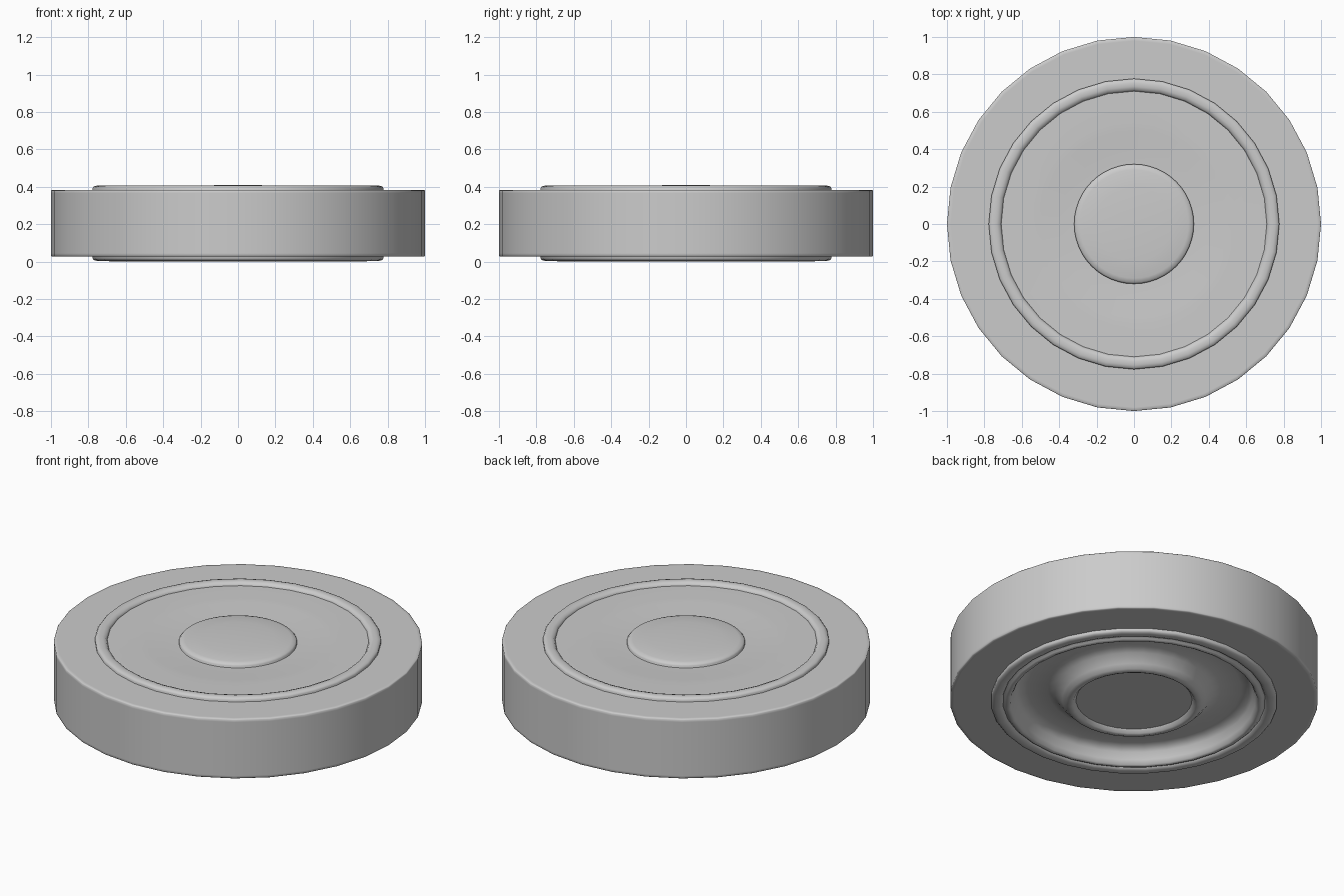
import bpy, bmesh, math

if "Cube" in bpy.data.objects:
    bpy.data.objects.remove(bpy.data.objects["Cube"])

def lathe(name, profile, sides=32, closed=True):
    """Revolve an (r, z) profile about z."""
    bm = bmesh.new()
    rings = []
    for r, z in profile:
        if r == 0:
            rings.append([bm.verts.new((0, 0, z))] * sides)
        else:
            rings.append([bm.verts.new((r * math.cos(2 * math.pi * i / sides),
                                        r * math.sin(2 * math.pi * i / sides), z))
                          for i in range(sides)])
    pairs = list(zip(rings, rings[1:]))
    if closed:
        pairs.append((rings[-1], rings[0]))
    for a, b in pairs:
        for i in range(sides):
            j = (i + 1) % sides
            vs = list(dict.fromkeys((a[i], a[j], b[j], b[i])))
            if len(vs) > 2:
                bm.faces.new(vs)
    bmesh.ops.recalc_face_normals(bm, faces=bm.faces[:])
    me = bpy.data.meshes.new(name)
    bm.to_mesh(me)
    bm.free()
    ob = bpy.data.objects.new(name, me)
    bpy.context.collection.objects.link(ob)
    bpy.ops.object.select_all(action='DESELECT')
    ob.select_set(True)
    bpy.context.view_layer.objects.active = ob
    bpy.ops.object.shade_smooth_by_angle(angle=math.radians(50))
    return ob

# Thick outer tyre with slightly eased edges
lathe("tyre", [(0.74, 0.028), (0.98, 0.028), (0.996, 0.028), (1, 0.032), (1, 0.045),
               (1, 0.366), (1, 0.379), (0.996, 0.383), (0.98, 0.383), (0.74, 0.383)])

# Raised rounded bead on the top and bottom faces
bead = [(0.777, 0.375), (0.777, 0.394), (0.77, 0.402), (0.755, 0.406),
        (0.735, 0.406), (0.718, 0.400), (0.71, 0.388), (0.71, 0.375)]
lathe("top_bead", bead)
lathe("bottom_bead", [(r, 0.41 - z) for r, z in bead])

# Wheel disc: nearly flat on top, dished below between a rounded outer lip and a hub lip
lathe("wheel_disc", [(0.31, 0.374), (0.4, 0.377), (0.5, 0.385), (0.55, 0.387),
                     (0.75, 0.387), (0.75, 0.02), (0.715, 0.02), (0.70, 0.006),
                     (0.685, 0.0), (0.672, 0.006), (0.66, 0.03), (0.645, 0.07),
                     (0.62, 0.092), (0.58, 0.098), (0.47, 0.09), (0.43, 0.075),
                     (0.39, 0.03), (0.37, 0.008), (0.345, 0.0), (0.33, 0.006),
                     (0.32, 0.02), (0.31, 0.03)])

# Hub cap: low dome above, flat recessed face below
lathe("hub_cap", [(0, 0.410), (0.1, 0.409), (0.2, 0.406), (0.29, 0.400),
                  (0.312, 0.395), (0.32, 0.386), (0.32, 0.025), (0, 0.025)],
      sides=48, closed=False)
